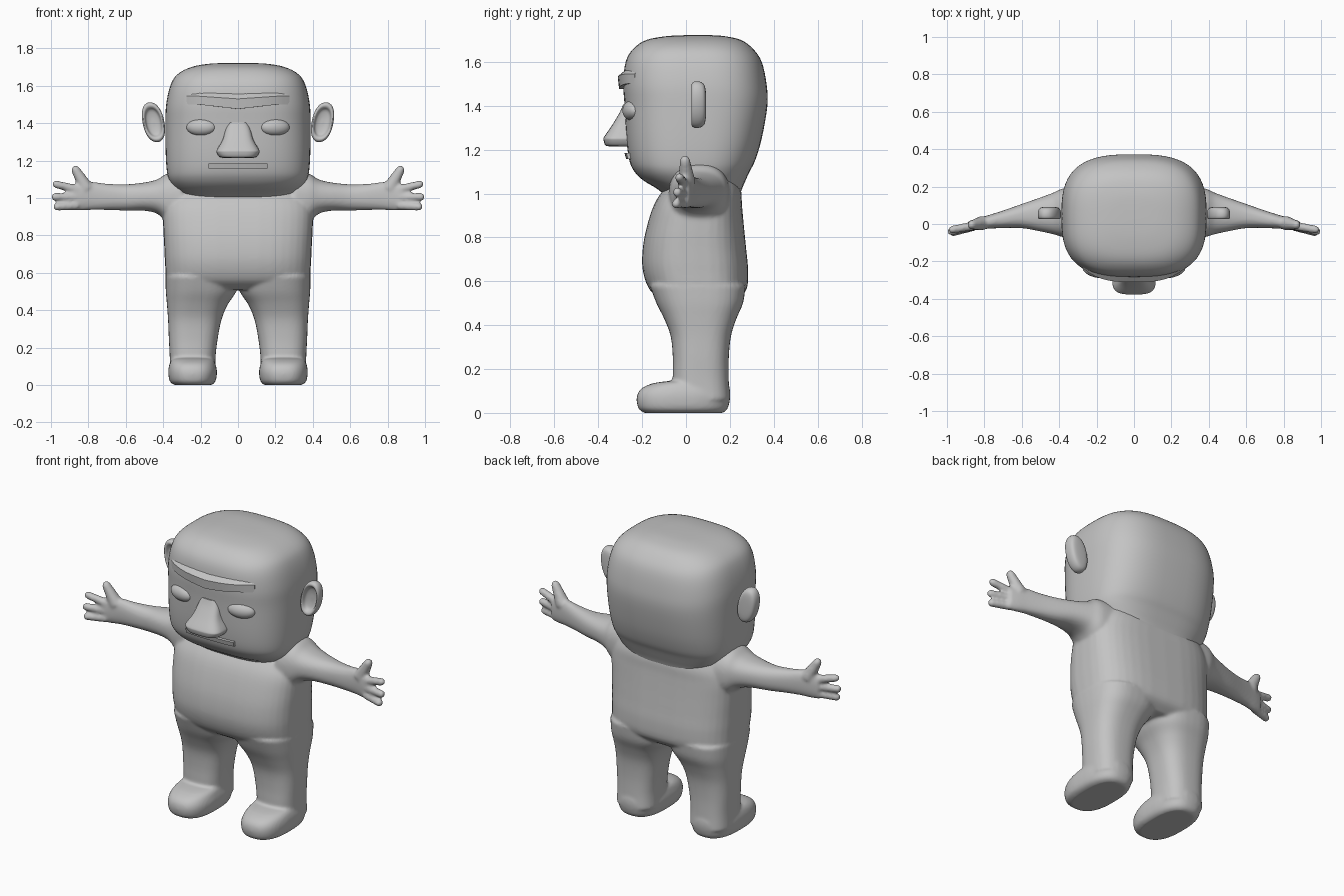
import bpy, bmesh, math
from mathutils import Vector, Matrix

if "Cube" in bpy.data.objects:
    bpy.data.objects.remove(bpy.data.objects["Cube"])

skin = bpy.data.materials.new("plain grey")
skin.diffuse_color = (0.55, 0.55, 0.55, 1)
skin.use_nodes = True
skin.node_tree.nodes["Principled BSDF"].inputs["Base Color"].default_value = skin.diffuse_color


def catmull(rings, sub):
    """Smoothly interpolate a short list of cross-sections."""
    out = []
    for i in range(len(rings) - 1):
        p0, p1 = rings[max(i - 1, 0)], rings[i]
        p2, p3 = rings[i + 1], rings[min(i + 2, len(rings) - 1)]
        for k in range(sub):
            t = k / sub
            out.append([0.5 * (2 * b + (c - a) * t + (2 * a - 5 * b + 4 * c - d) * t * t
                               + (3 * b - a - 3 * c + d) * t ** 3)
                        for a, b, c, d in zip(p0, p1, p2, p3)])
    out.append(list(rings[-1]))
    return out


def loft(bm, rings, place, n=2.6, seg=40, sub=4):
    """Closed superellipse loft; each ring is (t, a0, a1, b0, b1), place maps (t, a, b) to a point."""
    loops = []
    for t, a0, a1, b0, b1 in catmull(rings, sub):
        loop = []
        for i in range(seg):
            w = 2 * math.pi * i / seg
            c, s = math.cos(w), math.sin(w)
            a = (a0 + a1) / 2 + (a1 - a0) / 2 * math.copysign(abs(c) ** (2 / n), c)
            b = (b0 + b1) / 2 + (b1 - b0) / 2 * math.copysign(abs(s) ** (2 / n), s)
            loop.append(bm.verts.new(place(t, a, b)))
        loops.append(loop)
    for p, q in zip(loops, loops[1:]):
        for i in range(seg):
            j = (i + 1) % seg
            bm.faces.new((p[i], p[j], q[j], q[i]))
    bm.faces.new(loops[0][::-1])
    bm.faces.new(loops[-1])


def finish(bm, name, angle=40):
    bmesh.ops.recalc_face_normals(bm, faces=bm.faces[:])
    me = bpy.data.meshes.new(name)
    bm.to_mesh(me)
    bm.free()
    me.materials.append(skin)
    ob = bpy.data.objects.new(name, me)
    bpy.context.collection.objects.link(ob)
    bpy.ops.object.select_all(action='DESELECT')
    ob.select_set(True)
    bpy.context.view_layer.objects.active = ob
    bpy.ops.object.shade_smooth_by_angle(angle=math.radians(angle))
    return ob


def finger(bm, p, q, r0, r1):
    p, q = Vector(p), Vector(q)
    d = q - p
    rot = d.to_track_quat('Z', 'Y').to_matrix().to_4x4()
    bmesh.ops.create_cone(bm, cap_ends=True, segments=16, radius1=r0, radius2=r1,
                          depth=d.length, matrix=Matrix.Translation((p + q) / 2) @ rot)
    bmesh.ops.create_uvsphere(bm, u_segments=16, v_segments=10, radius=r1,
                              matrix=Matrix.Translation(q))


def upright(s=1):
    return lambda t, a, b: (s * a, b, t)


def sym(rows):
    return [(z, -w, w, f, b) for z, w, f, b in rows]


# body: torso, legs, feet, arms and hands fused into one smooth skin
bm = bmesh.new()
loft(bm, sym([(.51, .33, -.10, .22), (.56, .38, -.165, .275), (.65, .39, -.197, .283),
              (.75, .395, -.197, .274), (.85, .40, -.178, .264), (.95, .40, -.145, .255),
              (1.02, .37, -.10, .25), (1.10, .32, -.03, .22)]), upright(), 3)
leg = [(.06, .12, .365, -.05, .2), (.15, .12, .365, -.06, .195), (.25, .108, .37, -.06, .195),
       (.35, .088, .374, -.07, .205), (.43, .055, .38, -.1, .23), (.5, .01, .386, -.135, .26),
       (.58, 0, .388, -.165, .272)]
foot = [(0, .14, .34, -.19, .17), (.02, .12, .365, -.217, .19), (.07, .112, .373, -.225, .202),
        (.11, .12, .367, -.205, .2), (.135, .13, .355, -.15, .19), (.145, .15, .34, -.08, .18)]
arm = [(.3, -.08, .2, .84, 1.14), (.38, -.07, .19, .87, 1.13), (.43, -.055, .168, .915, 1.10),
       (.5, -.04, .142, .932, 1.083), (.6, -.022, .107, .933, 1.073), (.7, -.022, .072, .936, 1.076),
       (.78, -.025, .047, .936, 1.086), (.84, -.032, .03, .933, 1.082), (.885, -.037, .015, .934, 1.07)]
for s in (1, -1):
    loft(bm, leg, upright(s), 2.7)
    loft(bm, foot, upright(s), 2.6)
    loft(bm, arm, lambda t, a, b: (s * t, a, b), 2.4)
    for p, q in (((.86, -.01, 1.045), (.972, -.03, 1.073)),
                 ((.86, -.012, 1.003), (.978, -.04, 1.006)),
                 ((.86, -.015, .96), (.968, -.045, .953))):
        finger(bm, (s * p[0], p[1], p[2]), (s * q[0], q[1], q[2]), .024, .021)
    finger(bm, (s * .81, .005, 1.05), (s * .868, -.005, 1.15), .04, .024)
body = finish(bm, "body", 180)
rm = body.modifiers.new("fuse", 'REMESH')
rm.mode = 'VOXEL'
rm.voxel_size = 0.009
rm.use_smooth_shade = True
sm = body.modifiers.new("soften", 'SMOOTH')
sm.factor = 0.5
sm.iterations = 6

# head
bm = bmesh.new()
loft(bm, sym([(.97, .27, -.07, .24), (1.02, .31, -.13, .255), (1.06, .345, -.195, .272),
              (1.10, .37, -.235, .29), (1.15, .381, -.258, .315), (1.25, .387, -.272, .345),
              (1.4, .388, -.28, .371), (1.5, .384, -.286, .367), (1.6, .362, -.275, .345),
              (1.66, .325, -.24, .305), (1.70, .25, -.18, .25), (1.718, .15, -.08, .17),
              (1.722, .04, .02, .1)]), upright(), 2.9, 64)
finish(bm, "head", 60)


def face_y(x, front):
    return .045 - (.045 - front) * (1 - abs(x / .385) ** 2.9) ** (1 / 2.9)


def strip(name, half, section, count=16):
    """Band following the face; section(x) gives (y, z) corners."""
    bm = bmesh.new()
    loops = []
    for i in range(count + 1):
        x = -half + 2 * half * i / count
        loops.append([bm.verts.new((x, y, z)) for y, z in section(x)])
    n = len(loops[0])
    for p, q in zip(loops, loops[1:]):
        for i in range(n):
            bm.faces.new((p[i], p[(i + 1) % n], q[(i + 1) % n], q[i]))
    bm.faces.new(loops[0][::-1])
    bm.faces.new(loops[-1])
    finish(bm, name, 35)


# brow ridge, fading into the forehead at both ends
def brow_section(x):
    y, k = face_y(x, -.283), 1 - (abs(x) / .28) ** 3
    dip = .025 * min(1, abs(x) / .22)
    return [(y + .05, 1.475 + dip), (y - .022 * k, 1.476 + dip),
            (y - .028 * k, 1.53 + dip * .6), (y + .05, 1.60)]


strip("brow", .275, brow_section)


# mouth
def mouth_section(x):
    y = face_y(x, -.258)
    return [(y + .04, 1.155), (y - .015, 1.157), (y - .022, 1.184), (y + .04, 1.187)]


strip("mouth", .158, mouth_section)

# nose
bm = bmesh.new()
loft(bm, [(1.405, -.05, .05, -.287, -.2), (1.37, -.066, .066, -.302, -.2),
          (1.31, -.083, .083, -.338, -.2), (1.26, -.112, .112, -.372, -.2),
          (1.245, -.115, .115, -.376, -.2), (1.22, -.10, .10, -.368, -.2),
          (1.215, -.08, .08, -.35, -.2)], upright(), 3.4, 32, 3)
finish(bm, "nose", 50)

# eyes and ears
ear = [(.092, .12), (.090, .6), (.082, .88), (.062, 1.0), (.038, 1.0), (.026, .9),
       (.030, .76), (.048, .62), (.056, .3), (.057, .05)]
ear_rings = [(y, .452 - .058 * k, .452 + .058 * k, 1.405 - .105 * k, 1.405 + .105 * k)
             for y, k in ear]
for s, side in ((1, "left"), (-1, "right")):
    bm = bmesh.new()
    bmesh.ops.create_uvsphere(bm, u_segments=32, v_segments=20, radius=1,
                              matrix=Matrix.Translation((s * .197, -.247, 1.378))
                              @ Matrix.Rotation(s * .22, 4, 'Z')
                              @ Matrix.Diagonal((.08, .04, .045, 1)))
    finish(bm, side + "_eye", 60)
    bm = bmesh.new()
    loft(bm, ear_rings, lambda t, a, b: (s * (a + .17 * (b - 1.405)), t, b), 2.2, 36, 3)
    finish(bm, side + "_ear", 60)
